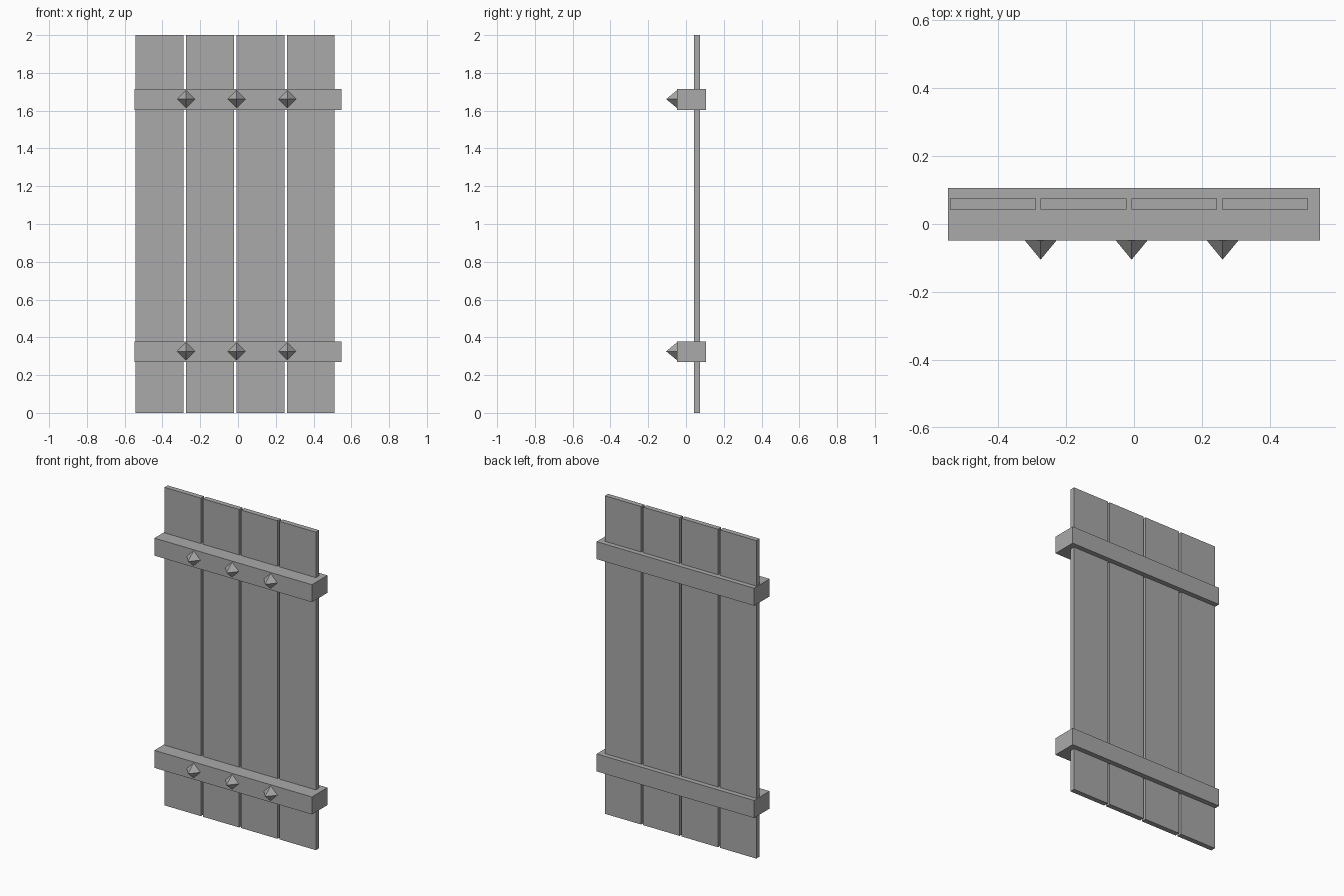
import bpy
import math

# Remove the default cube
cube = bpy.data.objects.get("Cube")
if cube:
    bpy.data.objects.remove(cube, do_unlink=True)

# Single flat grey
grey = bpy.data.materials.new("weathered_grey")
grey.use_nodes = True
COLOUR = (0.4, 0.4, 0.4, 1)
grey.diffuse_color = COLOUR
grey.node_tree.nodes["Principled BSDF"].inputs["Base Color"].default_value = COLOUR


def finish(name):
    ob = bpy.context.object
    ob.name = name
    ob.data.materials.append(grey)
    return ob


def box(name, low, high):
    """Box spanning two opposite corners."""
    centre = [(a + b) / 2 for a, b in zip(low, high)]
    bpy.ops.mesh.primitive_cube_add(size=1, location=centre)
    ob = finish(name)
    ob.scale = [b - a for a, b in zip(low, high)]
    bpy.ops.object.transform_apply(location=False, rotation=False, scale=True)


def stud(name, x, z):
    """Four-sided spike pointing forward from the crossbar face."""
    depth = FRONT - TIP
    bpy.ops.mesh.primitive_cone_add(
        vertices=4, radius1=0.047, radius2=0, depth=depth,
        location=(x, (FRONT + TIP) / 2, z), rotation=(math.pi / 2, 0, 0))
    finish(name)


PITCH, WIDTH, LEFT_EDGE = 0.267, 0.253, -0.542
FRONT, BACK, TIP = -0.048, 0.106, -0.105

# Upright planks with narrow gaps
for i in range(4):
    x = LEFT_EDGE + i * PITCH
    box(f"plank_{i + 1}", (x, 0.043, 0), (x + WIDTH, 0.075, 2))

# Crossbars, each with three studs over the plank gaps
for level, z in (("lower", 0.324), ("upper", 1.659)):
    box(f"{level}_crossbar", (-0.548, FRONT, z - 0.055), (0.548, BACK, z + 0.055))
    for i in range(3):
        stud(f"{level}_stud_{i + 1}", -0.275 + i * 0.268, z + 0.002)
